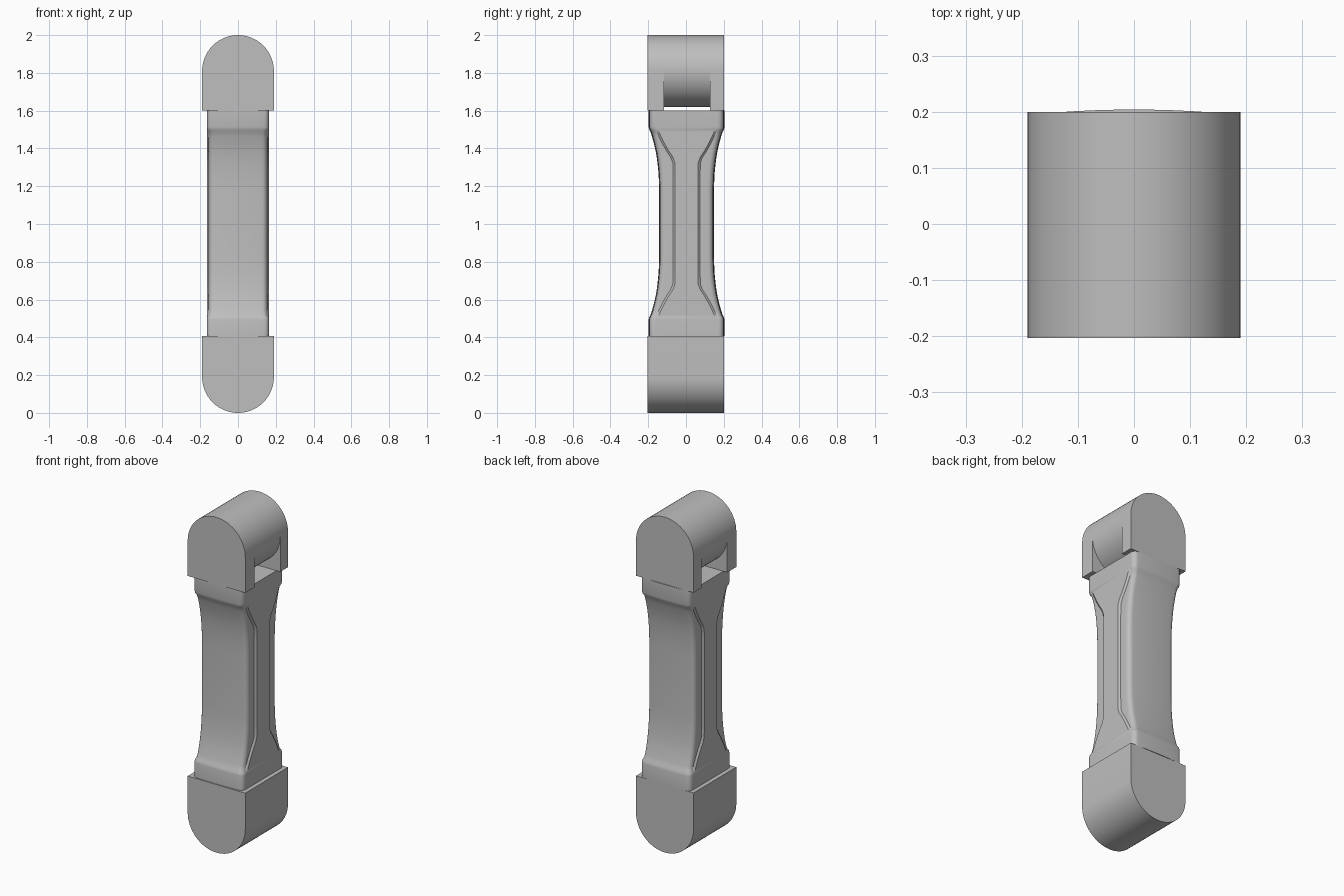
import bpy
import math

cube = bpy.data.objects.get("Cube")
if cube:
    bpy.data.objects.remove(cube, do_unlink=True)

GREY = (0.52, 0.52, 0.52, 1)
grey = bpy.data.materials.new("plain grey")
grey.use_nodes = True
grey.diffuse_color = GREY
grey.node_tree.nodes["Principled BSDF"].inputs["Base Color"].default_value = GREY


def loft(name, rings):
    """Skin a stack of equal-length rings and close both ends."""
    n = len(rings[0])
    verts = [p for ring in rings for p in ring]
    faces = [(k * n + i, k * n + (i + 1) % n, (k + 1) * n + (i + 1) % n, (k + 1) * n + i)
             for k in range(len(rings) - 1) for i in range(n)]
    faces.append(tuple(reversed(range(n))))
    faces.append(tuple(range(len(verts) - n, len(verts))))
    mesh = bpy.data.meshes.new(name)
    mesh.from_pydata(verts, [], faces)
    mesh.update()
    mesh.materials.append(grey)
    mesh.shade_smooth()
    mesh.set_sharp_from_angle(angle=math.radians(35))
    obj = bpy.data.objects.new(name, mesh)
    bpy.context.collection.objects.link(obj)
    return obj


def prism(name, profile, y0, y1):
    """Extrude an x-z profile along y."""
    return loft(name, [[(x, y, z) for x, z in profile] for y in (y1, y0)])


# Knuckle profiles: a half-round end with straight sides
R = 0.19
STEPS = 32


def arc(centre, start, sweep, steps):
    return [(R * math.cos(start + sweep * i / steps),
             centre + R * math.sin(start + sweep * i / steps)) for i in range(steps + 1)]


upper_arch = arc(2 - R, 0, math.pi, STEPS) + [(-R, 1.6), (R, 1.6)]
lower_arch = arc(R, math.pi, math.pi, STEPS) + [(R, 0.406), (-R, 0.406)]
FRONT, BACK = -0.203, 0.2
SLOT_FRONT, SLOT_BACK = -0.117, 0.127

# Upper fork with its round pin, and the solid lower knuckle
prism("front_fork_cheek", upper_arch, FRONT, SLOT_FRONT)
prism("back_fork_cheek", upper_arch, SLOT_BACK, BACK)
prism("fork_pin", arc(2 - R, 0, 2 * math.pi, 2 * STEPS)[:-1], SLOT_FRONT, SLOT_BACK)
prism("lower_knuckle", lower_arch, FRONT, BACK)


# Link body: waisted bar with crowned faces and a raised rib on each side
HALF_W, SHIFT, CORNER = 0.165, 0.003, 0.028


def section(z, depth, rib, inset):
    w = HALF_W - inset
    shoulder = depth - CORNER - 0.005
    quarter = [(HALF_W, rib), (w, min(rib + 0.012, shoulder)), (w, shoulder)]
    for i in range(1, 7):
        a = math.pi / 2 * i / 6
        quarter.append((w - CORNER * (1 - math.cos(a)), shoulder + CORNER * math.sin(a)))
    edge = w - CORNER
    for f in (0.75, 0.5, 0.25):
        quarter.append((edge * f, depth - 0.005 * f * f))
    half = quarter + [(0, depth)] + [(-x, y) for x, y in reversed(quarter)]
    loop = half + [(-x, -y) for x, y in half]
    return [(x, y + SHIFT, z) for x, y in loop]


# Distance from mid height, half depth, rib half width, side inset
stations = [
    (0.597, 0.201, 0.160, 0.0), (0.510, 0.201, 0.160, 0.0),
    (0.497, 0.198, 0.155, 0.002), (0.485, 0.191, 0.146, 0.008),
    (0.460, 0.183, 0.135, 0.010), (0.420, 0.172, 0.115, 0.010),
    (0.380, 0.163, 0.092, 0.010), (0.350, 0.158, 0.072, 0.010),
    (0.320, 0.154, 0.061, 0.010), (0.260, 0.148, 0.060, 0.010),
    (0.180, 0.145, 0.060, 0.010),
]
rings = [section(1.003 - t, d, r, s) for t, d, r, s in stations]
rings += [section(1.003 + t, d, r, s) for t, d, r, s in reversed(stations)]
loft("link_body", rings)
